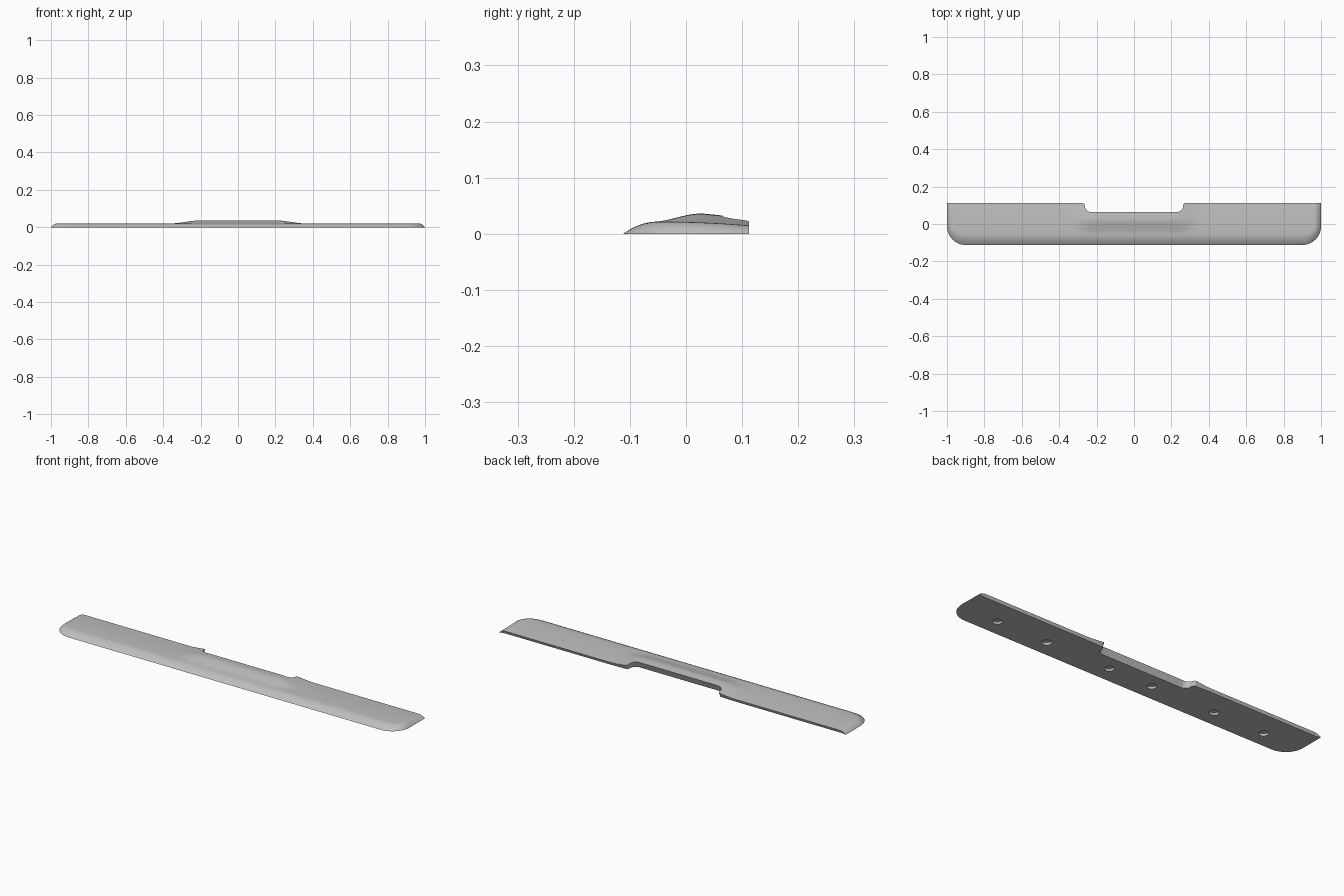
import bpy
import bmesh
from math import hypot, sin, cos, pi, sqrt

cube = bpy.data.objects.get("Cube")
if cube:
    bpy.data.objects.remove(cube)

HALF_W, HALF_D, CORNER = 1.0, 0.112, 0.1
ROWS = 36

grey = bpy.data.materials.new("satin_grey")
grey.use_nodes = True
grey.diffuse_color = (0.52, 0.52, 0.52, 1)
grey.node_tree.nodes["Principled BSDF"].inputs["Base Color"].default_value = grey.diffuse_color


def smooth(t):
    t = min(max(t, 0), 1)
    return t * t * (3 - 2 * t)


def front_y(x):
    """Front outline with rounded corners."""
    over = max(abs(x) - (HALF_W - CORNER), 0)
    return -HALF_D + CORNER - sqrt(max(CORNER ** 2 - over ** 2, 0))


def height(x, y):
    """Crowned top, rolled edges and the raised swell around the notch."""
    crown = 0.0215 - 0.0065 * (max(y + 0.04, 0) / 0.15) ** 2
    dx = max(abs(x) - (HALF_W - CORNER), 0)
    dy = max(-HALF_D + CORNER - y, 0)
    dist = hypot(dx, dy)
    side = (dx / dist) ** 2 if dist else 0
    roll_width = 0.06 - 0.025 * side
    t = min(max((CORNER - dist) / roll_width, 0), 1)
    roll = 1 - (1 - t) ** 2
    fade = hypot(max(abs(x) - 0.21, 0) / 0.15, max(0.03 - y, 0) / 0.09)
    swell = (0.016 - 0.05 * max(y - 0.03, 0)) * smooth(1 - fade)
    return crown * roll + swell


# Columns across the right half: (x, back y), from the tip to the middle
half = [(HALF_W - CORNER + CORNER * cos(i * pi / 32), HALF_D) for i in range(16)]
half += [(0.9 - 0.62 * i / 30, HALF_D) for i in range(31)]
half += [(0.272, HALF_D), (0.266, 0.108), (0.263, 0.102)]
half += [(0.232 + 0.03 * cos(i * pi / 16), 0.095 - 0.03 * sin(i * pi / 16))
         for i in range(9)]
half += [(0.232 * (1 - i / 10), 0.065) for i in range(1, 11)]
columns = half + [(-x, y) for x, y in reversed(half[:-1])]

# Plate: top grid, leaning back wall, flat underside
bm = bmesh.new()
grid, lower = [], []
for x, back in columns:
    front = front_y(x)
    col = []
    for j in range(ROWS + 1):
        y = front + (back - front) * (j / ROWS) ** 1.3
        col.append(bm.verts.new((x, y, height(x, y))))
    grid.append(col)
    lower.append(bm.verts.new((x, back - 0.4 * col[-1].co.z, 0)))
for i in range(len(columns) - 1):
    a, b = grid[i], grid[i + 1]
    for j in range(ROWS):
        bm.faces.new((a[j], a[j + 1], b[j + 1], b[j]))
    bm.faces.new((a[-1], lower[i], lower[i + 1], b[-1]))
# The pointed ends close along the tip line
bm.faces.new([c[0] for c in grid] + grid[-1][1:] + [lower[-1]]
             + lower[-2:0:-1] + [lower[0]] + grid[0][:0:-1])
bmesh.ops.remove_doubles(bm, verts=bm.verts, dist=0.00002)
bmesh.ops.recalc_face_normals(bm, faces=bm.faces)
mesh = bpy.data.meshes.new("handle_plate")
bm.to_mesh(mesh)
bm.free()
plate = bpy.data.objects.new("handle_plate", mesh)
bpy.context.collection.objects.link(plate)
mesh.materials.append(grey)

# Six shallow round recesses in the underside
bm = bmesh.new()
for x in (0.124, 0.49, 0.78):
    for s in (-1, 1):
        made = bmesh.ops.create_cone(bm, cap_ends=True, segments=32,
                                     radius1=0.023, radius2=0.023, depth=0.024)
        bmesh.ops.translate(bm, verts=made["verts"], vec=(s * x, -0.025, 0))
cut_mesh = bpy.data.meshes.new("recess_cutter")
bm.to_mesh(cut_mesh)
bm.free()
cut_mesh.materials.append(grey)
cutter = bpy.data.objects.new("recess_cutter", cut_mesh)
bpy.context.collection.objects.link(cutter)
cutter.hide_render = True

mod = plate.modifiers.new("recesses", "BOOLEAN")
mod.operation = "DIFFERENCE"
mod.solver = "EXACT"
mod.object = cutter
bpy.ops.object.select_all(action="DESELECT")
plate.select_set(True)
bpy.context.view_layer.objects.active = plate
bpy.ops.object.modifier_apply(modifier=mod.name)
bpy.data.objects.remove(cutter)
bpy.ops.object.shade_smooth_by_angle(angle=pi / 6)
